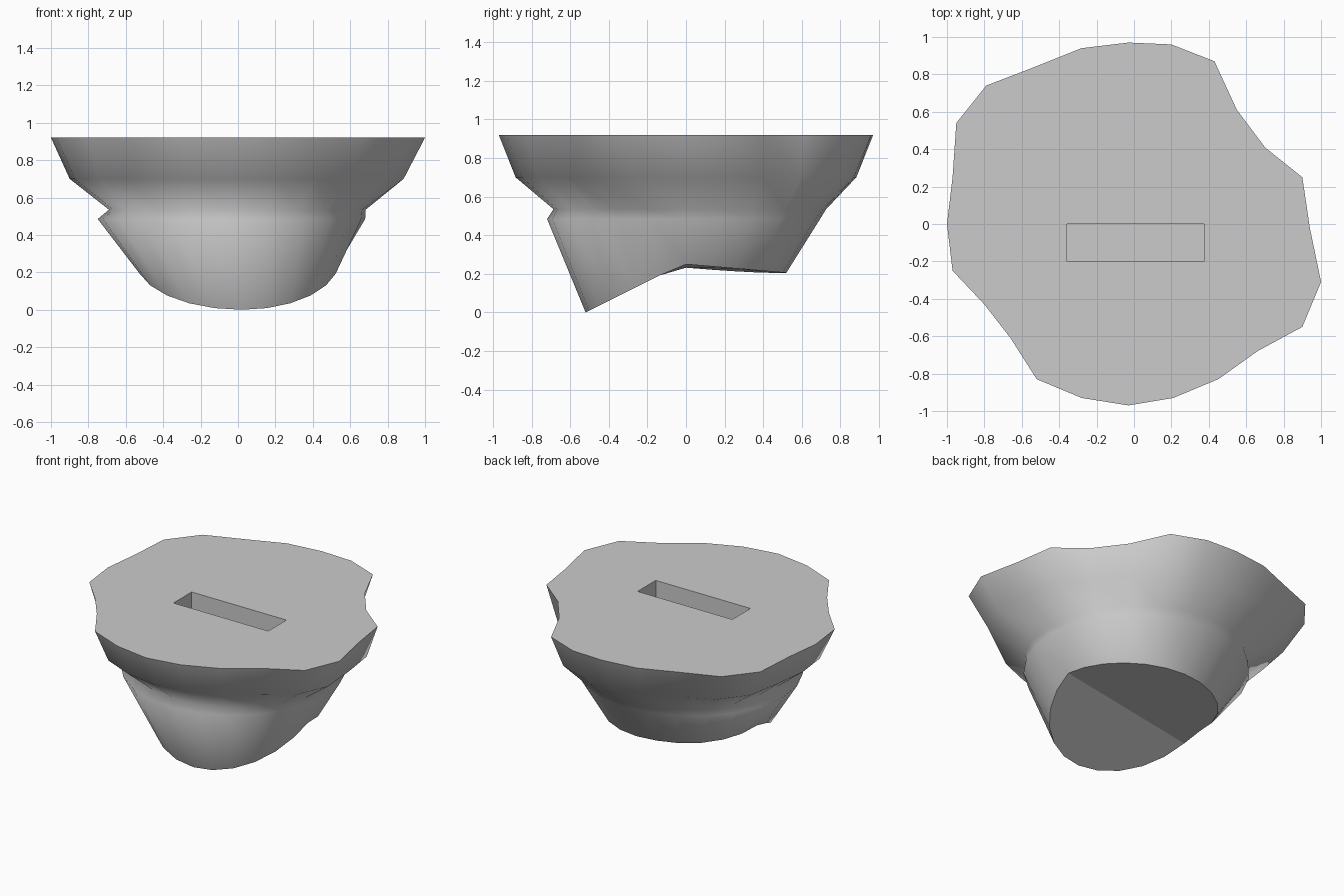
import bpy, bmesh
from math import sin, cos, radians, atan2, hypot

if "Cube" in bpy.data.objects:
    bpy.data.objects.remove(bpy.data.objects["Cube"])

# Irregular rim outline, counter-clockwise, about 15 degrees apart, from +x
rim = [(.94, -.02), (.90, .25), (.70, .41), (.55, .61), (.43, .87), (.20, .96),
       (-.03, .97), (-.28, .94), (-.53, .84), (-.79, .74), (-.95, .54), (-.97, .25),
       (-1.0, 0), (-.97, -.25), (-.80, -.43), (-.66, -.61), (-.52, -.83), (-.28, -.93),
       (-.03, -.97), (.21, -.93), (.45, -.83), (.66, -.68), (.90, -.55), (1.0, -.31)]
N = len(rim)


def shrunk_ring(keep, base, z, back=0):
    """Ring that follows the rim less and less as keep falls."""
    pts = []
    for x, y in rim:
        a, r = atan2(y, x), hypot(x, y)
        k = keep * r + base + back * max(0, sin(a)) ** 2
        pts.append((k * cos(a), k * sin(a), z))
    return pts


def collar_ring(z):
    """Top of the lower cone, standing out a little on the left and front."""
    pts = []
    for i in range(N):
        a = radians(15 * i)
        r = .68 + .07 * max(0, -cos(a)) ** 2 + .04 * max(0, -sin(a)) ** 2
        r += .015 * max(0, sin(a)) ** 2
        pts.append((r * cos(a), r * sin(a), z))
    return pts


def foot_ring():
    """Underside edge, following a sloping front plane and a flat back plane."""
    pts = []
    for i in range(N):
        a = radians(15 * i)
        x, y = .02 + .52 * cos(a), .52 * sin(a)
        if x < 0:
            x *= 1.09
        back = .25 - .085 * max(0, y) + .04 * min(0, x + .1)
        pts.append((x, y, min(.5 * (y + .52), back)))
    return pts


# Lofted body with smooth walls
bm = bmesh.new()
rings = [[(x, y, .92) for x, y in rim], shrunk_ring(.58, .32, .70),
         shrunk_ring(.12, .57, .535, .04), collar_ring(.485), foot_ring()]
loops = [[bm.verts.new(p) for p in ring] for ring in rings]
for upper, lower in zip(loops, loops[1:]):
    for i in range(N):
        j = (i + 1) % N
        face = bm.faces.new((upper[i], lower[i], lower[j], upper[j]))
        face.smooth = True
bm.faces.new(loops[0])

# Flat underside in two faces meeting at a groove
foot = loops[-1]
bm.faces.new(foot[:14])
bm.faces.new(foot[13:] + foot[:1])
bmesh.ops.recalc_face_normals(bm, faces=bm.faces)
mesh = bpy.data.meshes.new("tapered_base")
bm.to_mesh(mesh)
bm.free()
body = bpy.data.objects.new("tapered_base", mesh)
bpy.context.collection.objects.link(body)

# Slot in the top
bpy.ops.mesh.primitive_cube_add(size=1, location=(.008, -.1, .82))
cutter = bpy.context.object
cutter.name = "slot_cutter"
cutter.scale = (.73, .2, .6)
cutter.hide_render = True
mod = body.modifiers.new("slot", 'BOOLEAN')
mod.operation = 'DIFFERENCE'
mod.solver = 'EXACT'
mod.object = cutter
bpy.ops.object.select_all(action='DESELECT')
body.select_set(True)
bpy.context.view_layer.objects.active = body
bpy.ops.object.modifier_apply(modifier=mod.name)
bpy.data.objects.remove(cutter)
